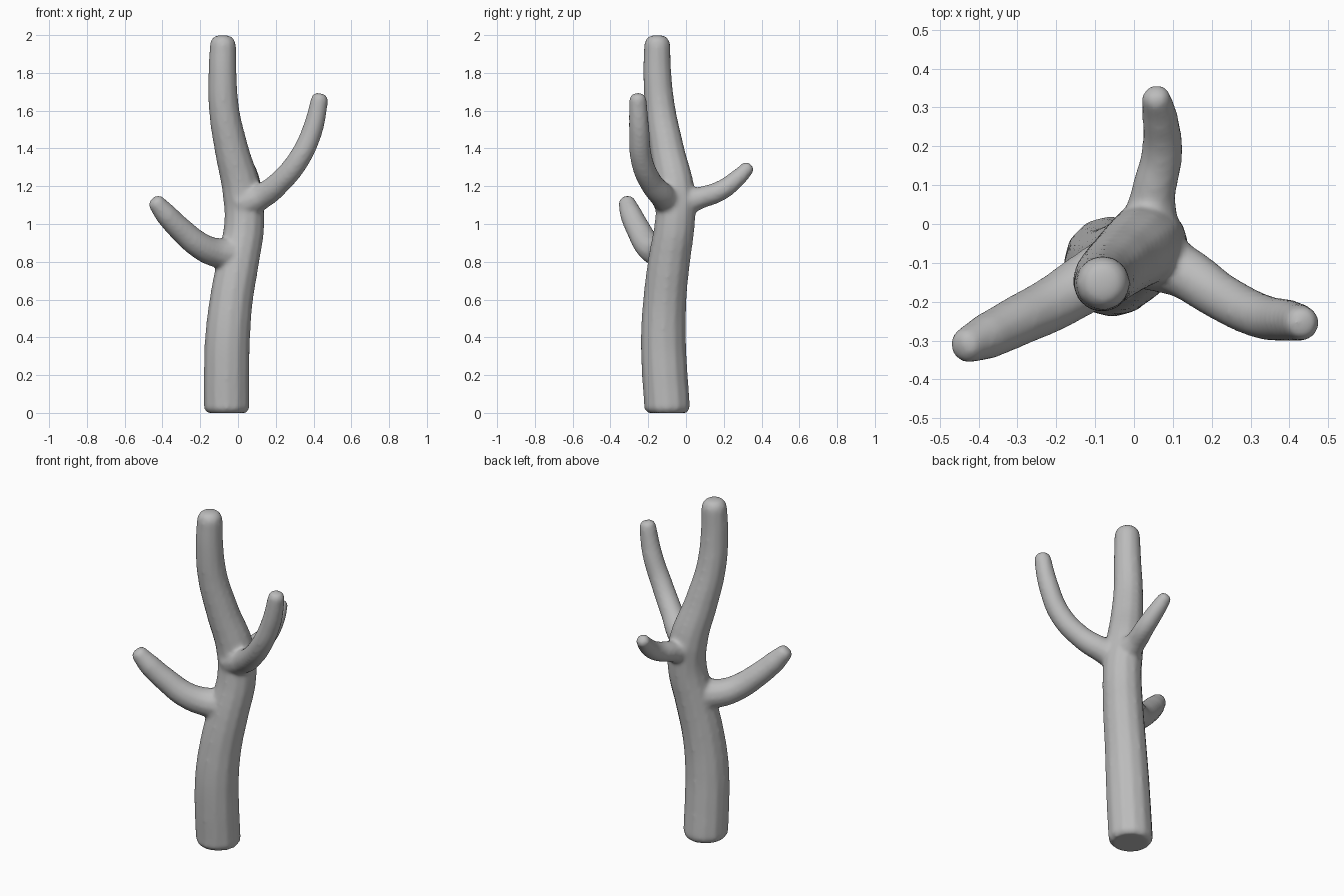
import bpy, bmesh
from mathutils import Vector

cube = bpy.data.objects.get("Cube")
if cube:
    bpy.data.objects.remove(cube, do_unlink=True)

bark = bpy.data.materials.new("grey_bark")
bark.use_nodes = True
grey = (0.5, 0.5, 0.5, 1)
bark.diffuse_color = grey
bark.node_tree.nodes["Principled BSDF"].inputs["Base Color"].default_value = grey


def limb_mesh(path):
    """Tapered tube along (x, y, z, radius) points, with a rounded tip."""
    end, before = Vector(path[-1][:3]), Vector(path[-2][:3])
    axis, r = (end - before).normalized(), path[-1][3]
    points = list(path)
    for along, width in ((0.35, 0.9), (0.6, 0.66), (0.7, 0.35)):
        points.append((*(end + axis * r * along), r * width))
    curve = bpy.data.curves.new("limb_path", "CURVE")
    curve.dimensions = "3D"
    curve.bevel_depth = 1
    curve.bevel_resolution = 4
    curve.resolution_u = 8
    curve.use_fill_caps = True
    spline = curve.splines.new("BEZIER")
    spline.bezier_points.add(len(points) - 1)
    for bp, (x, y, z, radius) in zip(spline.bezier_points, points):
        bp.co = (x, y, z)
        bp.radius = radius
        bp.handle_left_type = bp.handle_right_type = "AUTO"
    helper = bpy.data.objects.new("limb_helper", curve)
    bpy.context.collection.objects.link(helper)
    bpy.context.view_layer.update()
    mesh = bpy.data.meshes.new_from_object(
        helper.evaluated_get(bpy.context.evaluated_depsgraph_get()))
    bpy.data.objects.remove(helper, do_unlink=True)
    bpy.data.curves.remove(curve)
    return mesh


# Leaning trunk, from the foot to the top
trunk = [(-.06, -.1, 0, .105), (-.06, -.1, .025, .122), (-.06, -.112, .2, .122),
         (-.055, -.12, .4, .12), (-.035, -.112, .6, .115), (0, -.09, .8, .112),
         (.033, -.06, 1, .107), (.025, -.055, 1.15, .106), (-.035, -.1, 1.4, .09),
         (-.073, -.135, 1.6, .081), (-.082, -.152, 1.8, .075), (-.08, -.152, 1.95, .07)]
# Branches, from inside the trunk to the tip
left_branch = [(.03, -.08, 1.11, .09), (.13, -.125, 1.15, .069), (.22, -.185, 1.22, .062),
               (.32, -.235, 1.34, .059), (.395, -.248, 1.5, .055), (.432, -.255, 1.66, .046)]
right_branch = [(0, -.09, .84, .095), (-.12, -.15, .85, .078), (-.2, -.2, .885, .072),
                (-.3, -.25, .968, .066), (-.38, -.29, 1.05, .06), (-.43, -.312, 1.11, .047)]
back_branch = [(.04, -.03, 1.11, .08), (.05, .08, 1.14, .058), (.072, .18, 1.175, .054),
               (.068, .27, 1.24, .047), (.057, .325, 1.295, .038)]

bm = bmesh.new()
for path in (trunk, left_branch, right_branch, back_branch):
    mesh = limb_mesh(path)
    bm.from_mesh(mesh)
    bpy.data.meshes.remove(mesh)
bmesh.ops.remove_doubles(bm, verts=bm.verts, dist=0.0005)
bmesh.ops.recalc_face_normals(bm, faces=bm.faces)
tree_mesh = bpy.data.meshes.new("tree_trunk_and_branches")
bm.to_mesh(tree_mesh)
bm.free()
tree_mesh.materials.clear()
tree_mesh.materials.append(bark)
tree = bpy.data.objects.new("tree_trunk_and_branches", tree_mesh)
bpy.context.collection.objects.link(tree)

# Fuse the limbs into one skin with soft joints
fuse = tree.modifiers.new("fuse", "REMESH")
fuse.mode = "VOXEL"
fuse.voxel_size = 0.011
fuse.use_smooth_shade = True
soften = tree.modifiers.new("soften", "SMOOTH")
soften.factor = 0.5
soften.iterations = 8
